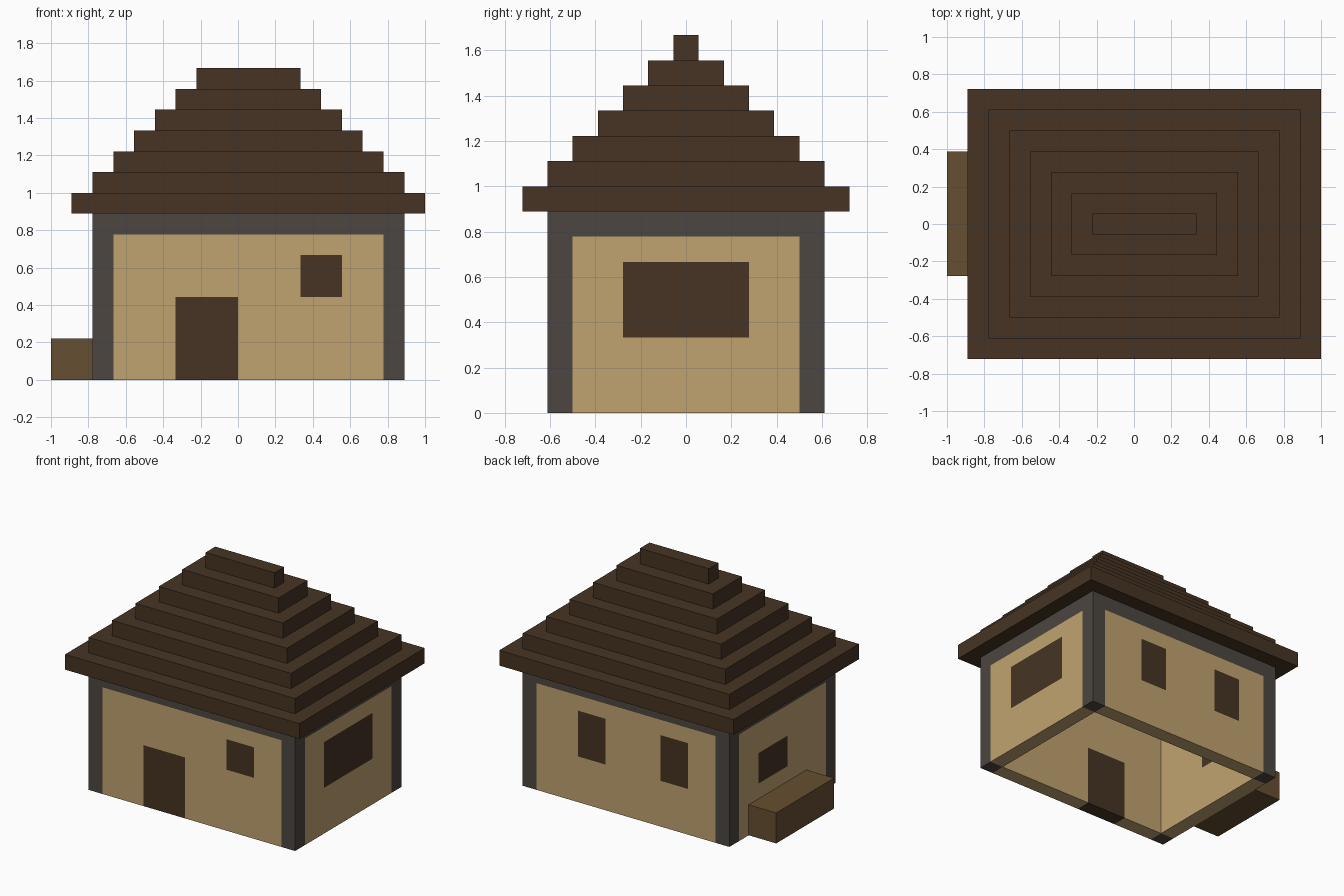
import bpy, bmesh
from mathutils import Vector

if "Cube" in bpy.data.objects:
    bpy.data.objects.remove(bpy.data.objects["Cube"], do_unlink=True)

U = 1 / 9  # one block of the building grid


def material(name, rgb):
    linear = [((c / 255 + 0.055) / 1.055) ** 2.4 for c in rgb]
    m = bpy.data.materials.new(name)
    m.use_nodes = True
    m.diffuse_color = (*linear, 1)
    m.node_tree.nodes["Principled BSDF"].inputs["Base Color"].default_value = (*linear, 1)
    return m


SAND = material("sand plaster", (192, 163, 112))
DARK = material("dark brown wood", (70, 52, 35))
GREY = material("grey timber", (77, 70, 65))
BROWN = material("brown wood", (102, 78, 49))


def add_box(bm, lo, hi):
    """Add a box between two grid corners."""
    lo, hi = Vector(lo) * U, Vector(hi) * U
    for v in bmesh.ops.create_cube(bm, size=1)["verts"]:
        v.co = [(lo[i] + hi[i]) / 2 + v.co[i] * (hi[i] - lo[i]) for i in range(3)]


def finish(name, bm, *mats):
    mesh = bpy.data.meshes.new(name)
    bm.to_mesh(mesh)
    bm.free()
    for m in mats:
        mesh.materials.append(m)
    obj = bpy.data.objects.new(name, mesh)
    bpy.context.collection.objects.link(obj)


def box(name, lo, hi, mat):
    bm = bmesh.new()
    add_box(bm, lo, hi)
    finish(name, bm, mat)


def wall(name, lo, hi, axis, openings):
    """Plaster wall running along an axis; openings are (start, end, bottom, top)."""
    bm = bmesh.new()
    add_box(bm, lo, hi)
    for a, b, bottom, top in openings:
        for ax, at in ((axis, a), (axis, b), (2, bottom), (2, top)):
            if at <= lo[ax] or at >= hi[ax]:
                continue
            co, no = Vector((0, 0, 0)), Vector((0, 0, 0))
            co[ax], no[ax] = at * U, 1
            bmesh.ops.bisect_plane(bm, geom=bm.verts[:] + bm.edges[:] + bm.faces[:],
                                   plane_co=co, plane_no=no, dist=1e-5)
    # Faces that lie within an opening become dark wood
    for f in bm.faces:
        c = f.calc_center_median() / U
        f.material_index = int(any(a < c[axis] < b and bottom - 0.01 < c.z < top
                                   for a, b, bottom, top in openings))
    finish(name, bm, SAND, DARK)


# Four walls with the door and windows
wall("front_wall", (-6, -5.5, 0), (7, -4.5, 7), 0, [(-3, 0, 0, 4), (3, 5, 4, 6)])
wall("back_wall", (-6, 4.5, 0), (7, 5.5, 7), 0, [(-4, -2, 3, 6), (2, 4, 3, 6)])
wall("left_wall", (7, -4.5, 0), (8, 4.5, 7), 1, [(-2.5, 2.5, 3, 6)])
wall("right_wall", (-7, -4.5, 0), (-6, 4.5, 7), 1, [(-0.5, 2.5, 3, 5)])

# Corner posts
for side, x in (("right", -7), ("left", 7)):
    for end, y in (("front", -5.5), ("back", 4.5)):
        box(f"{end}_{side}_post", (x, y, 0), (x + 1, y + 1, 7), GREY)

# Ring of beams on top of the walls
for end, y in (("front", -5.5), ("back", 4.5)):
    box(f"{end}_beam", (-7, y, 7), (8, y + 1, 8), GREY)
for side, x in (("right", -7), ("left", 7)):
    box(f"{side}_beam", (x, -4.5, 7), (x + 1, 4.5, 8), GREY)

# Stepped roof, each layer one block smaller all round
for i in range(7):
    box(f"roof_layer_{i + 1}", (-8 + i, -6.5 + i, 8 + i), (9 - i, 6.5 - i, 9 + i), DARK)

# Bench against the right wall
box("side_bench", (-9, -2.5, 0), (-7, 3.5, 2), BROWN)
